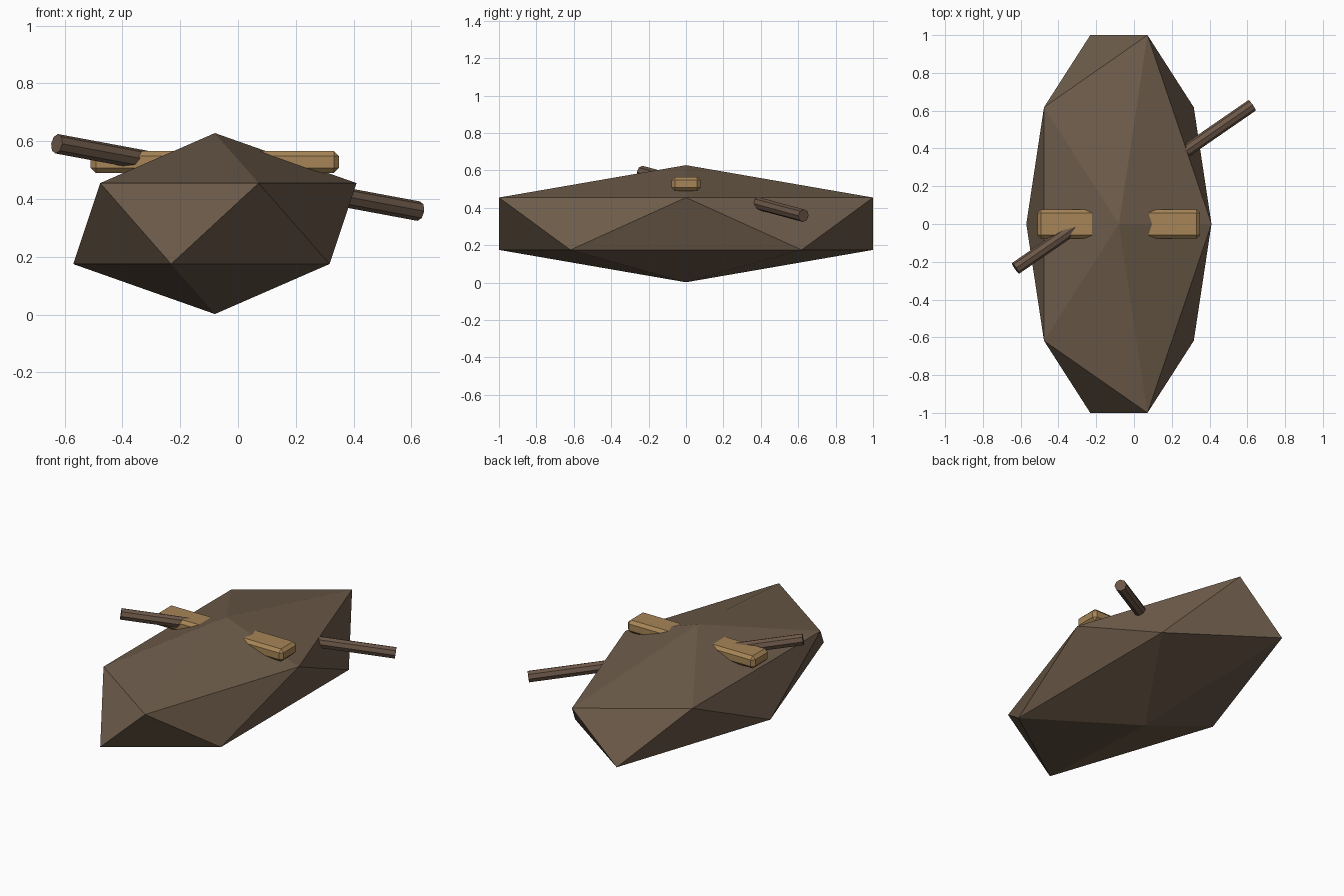
import bpy
from mathutils import Vector

if "Cube" in bpy.data.objects:
    bpy.data.objects.remove(bpy.data.objects["Cube"])


def material(name, color):
    m = bpy.data.materials.new(name)
    m.diffuse_color = (*color, 1)
    m.use_nodes = True
    m.node_tree.nodes["Principled BSDF"].inputs["Base Color"].default_value = m.diffuse_color
    return m


def finish(name, mat):
    ob = bpy.context.object
    ob.name = name
    ob.data.materials.append(mat)
    return ob


earth = material("earth brown", (0.153, 0.106, 0.069))
bark = material("bark brown", (0.147, 0.094, 0.064))
timber = material("pale timber", (0.39, 0.235, 0.095))

# Faceted mound: a stretched icosahedron
bpy.ops.mesh.primitive_ico_sphere_add(subdivisions=1, radius=1, location=(-0.08, 0, 0.315))
mound = finish("mound", earth)
mound.scale = (0.548, 1.1756, 0.313)

# Chamfered plank laid across the mound
bpy.ops.mesh.primitive_cube_add(size=1, location=(-0.08, 0, 0.528))
plank = finish("plank", timber)
plank.scale = (0.86, 0.155, 0.076)
bpy.ops.object.transform_apply(location=False, rotation=False, scale=True)
bevel = plank.modifiers.new("chamfer", 'BEVEL')
bevel.width = 0.018
bevel.segments = 1

# Slanted stick that passes right through the mound
start, end = Vector((-0.627, -0.235, 0.591)), Vector((0.625, 0.628, 0.358))
axis = end - start
bpy.ops.mesh.primitive_cylinder_add(vertices=8, radius=0.034, depth=axis.length,
                                    location=(start + end) / 2,
                                    rotation=axis.to_track_quat('Z', 'Y').to_euler())
finish("stick", bark)
